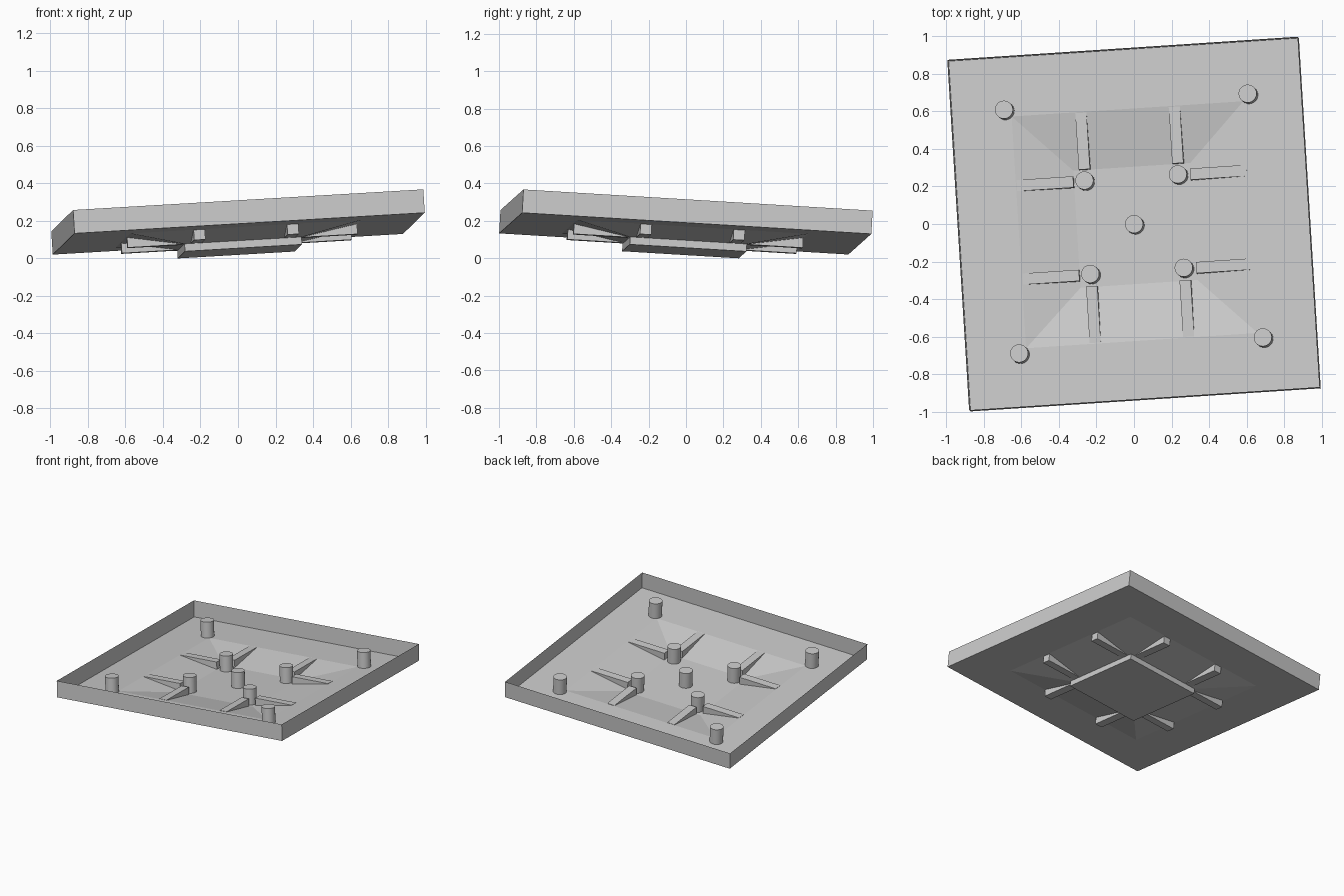
import bpy, bmesh
from mathutils import Matrix, Vector

if "Cube" in bpy.data.objects:
    bpy.data.objects.remove(bpy.data.objects["Cube"])

# Tilted frame shared by every part
X = Vector((1.865, 0.123, 0.110)).normalized()
Y = Vector((-0.116, 1.867, -0.113))
Y = (Y - X * Y.dot(X)).normalized()
Z = X.cross(Y)
FRAME = Matrix((X, Y, Z)).transposed().to_4x4()
FRAME.translation = (0.004, -0.004, 0.1315)

HALF, WALL = 0.937, 0.125        # tray
RIM, PAD, DEPTH = 0.62, 0.313, 0.055  # dished centre


def add_object(name, bm):
    mesh = bpy.data.meshes.new(name)
    bm.to_mesh(mesh)
    bm.free()
    ob = bpy.data.objects.new(name, mesh)
    bpy.context.collection.objects.link(ob)
    ob.matrix_world = FRAME
    return ob


def box(name, lo, hi):
    bm = bmesh.new()
    size = [b - a for a, b in zip(lo, hi)]
    mid = [(a + b) / 2 for a, b in zip(lo, hi)]
    bmesh.ops.create_cube(bm, size=1, matrix=Matrix.Translation(mid) @ Matrix.Diagonal((*size, 1)))
    return add_object(name, bm)


def peg(name, x, y, base, r=0.048, h=0.12):
    bm = bmesh.new()
    bmesh.ops.create_cone(bm, cap_ends=True, segments=32, radius1=r, radius2=r, depth=h,
                          matrix=Matrix.Translation((x, y, base + h / 2)))
    ob = add_object(name, bm)
    for p in ob.data.polygons:
        p.use_smooth = len(p.vertices) == 4
    return ob


# Thin tray: wall, flat floor, sloped dish and dish bottom as nested square rings
bm = bmesh.new()
rings = []
for half, z in ((HALF, WALL), (HALF, 0), (RIM, 0), (PAD, -DEPTH)):
    rings.append([bm.verts.new((sx * half, sy * half, z))
                  for sx, sy in ((-1, -1), (1, -1), (1, 1), (-1, 1))])
for a, b in zip(rings, rings[1:]):
    for i in range(4):
        j = (i + 1) % 4
        bm.faces.new((a[j], a[i], b[i], b[j]))
bm.faces.new(rings[-1])
bmesh.ops.recalc_face_normals(bm, faces=bm.faces)
add_object("tray", bm)

# Square pad under the dish
box("bottom_pad", (-PAD, -PAD, -0.095), (PAD, PAD, -DEPTH))

# Pegs and ribs in each quadrant
peg("centre_peg", 0, 0, -DEPTH)
for sx in (-1, 1):
    for sy in (-1, 1):
        peg("inner_peg", sx * 0.25, sy * 0.25, -DEPTH)
        peg("outer_peg", sx * 0.652, sy * 0.652, 0)
        for along_x in (True, False):
            s, t = (sx, sy) if along_x else (sy, sx)
            a = sorted((s * PAD, s * 0.615))
            b = (t * 0.25 - 0.03, t * 0.25 + 0.03)
            p, q = (a, b) if along_x else (b, a)
            box("rib", (p[0], q[0], -DEPTH), (p[1], q[1], 0.001))
